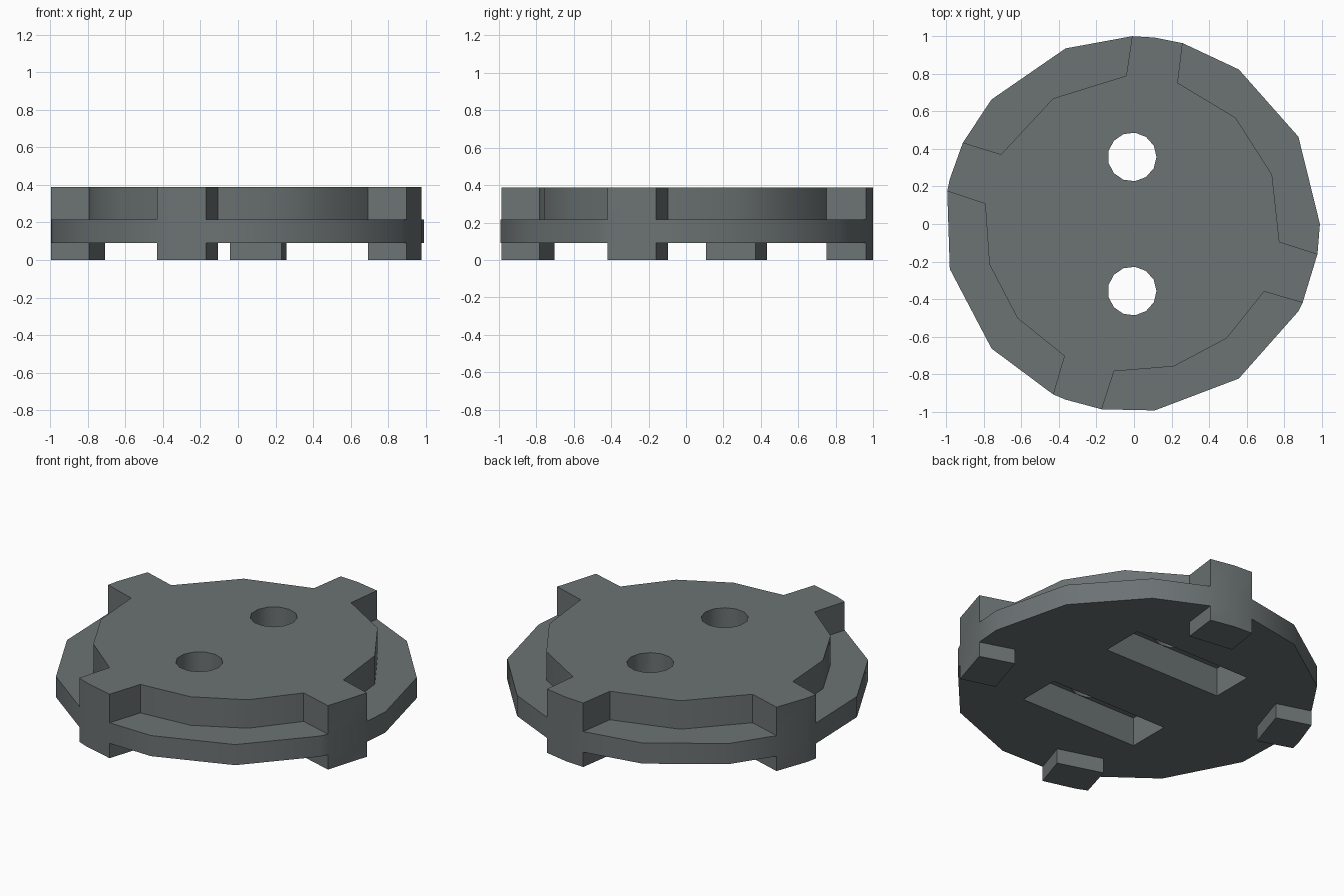
import bpy, bmesh, math

if "Cube" in bpy.data.objects:
    bpy.data.objects.remove(bpy.data.objects["Cube"])

CX = -0.01                      # centre of the round shapes
SIDES = 13
STEP = 360 / SIDES
TABS = [82.2, 162.1, 252.9, 343.0]   # tab directions in degrees
OUT, INN = 7.8, 10.1            # half angles of a tab at the rim and at the hub
R_OUT, R_HUB = 1.0, 0.79
Z_DISC, Z_STEP, Z_TOP = 0.09, 0.215, 0.388


def polar(r, deg):
    a = math.radians(deg)
    return (CX + r * math.cos(a), r * math.sin(a))


def prism(name, pts, z0, z1):
    """Extrude a flat outline between two heights."""
    bm = bmesh.new()
    face = bm.faces.new([bm.verts.new((x, y, z0)) for x, y in pts])
    ext = bmesh.ops.extrude_face_region(bm, geom=[face])
    top = [v for v in ext["geom"] if isinstance(v, bmesh.types.BMVert)]
    bmesh.ops.translate(bm, verts=top, vec=(0, 0, z1 - z0))
    bmesh.ops.recalc_face_normals(bm, faces=bm.faces[:])
    mesh = bpy.data.meshes.new(name)
    bm.to_mesh(mesh)
    bm.free()
    ob = bpy.data.objects.new(name, mesh)
    bpy.context.collection.objects.link(ob)
    return ob


def combine(target, other, operation):
    """Apply a boolean and discard the helper."""
    mod = target.modifiers.new("combine", "BOOLEAN")
    mod.operation, mod.solver, mod.object = operation, "EXACT", other
    bpy.context.view_layer.objects.active = target
    bpy.ops.object.modifier_apply(modifier=mod.name)
    bpy.data.objects.remove(other)


def rim(t):
    """Rim points of one tab, including a disc corner that falls inside it."""
    mid = [k * STEP for k in range(SIDES) if t - OUT < k * STEP < t + OUT]
    return [polar(R_OUT, a) for a in [t - OUT] + mid + [t + OUT]]


# Rim disc: 13 corners plus the tab corners
angles = [k * STEP for k in range(SIDES)]
angles += [t + s * OUT for t in TABS for s in (-1, 1)]
body = prism("lid_body", [polar(R_OUT, a) for a in sorted(angles)], Z_DISC, Z_STEP)

# Raised hub with four tabs reaching the rim
hub = []
for i, t in enumerate(TABS):
    hub += [polar(R_HUB, t - INN)] + rim(t) + [polar(R_HUB, t + INN)]
    start = t + INN
    end = TABS[(i + 1) % 4] + (360 if i == 3 else 0) - INN
    n = 2 if i == 0 else 3
    hub += [polar(R_HUB, start + (end - start) * k / n) for k in range(1, n)]
combine(body, prism("hub", hub, Z_STEP, Z_TOP), "UNION")

# Feet under the tabs
for t in TABS:
    pts = [polar(R_HUB, t - INN)] + rim(t) + [polar(R_HUB, t + INN)]
    combine(body, prism("foot", pts, 0, Z_DISC), "UNION")

# Round holes from above, opening into long slots from below
for y in (-0.357, 0.357):
    hole = [(x, y + dy) for x, dy in (polar(0.13, k * STEP) for k in range(SIDES))]
    slot = [(CX + sx * 0.395, y + sy * 0.13)
            for sx, sy in ((-1, -1), (1, -1), (1, 1), (-1, 1))]
    combine(body, prism("slot_cutter", slot, -0.1, 0.265), "DIFFERENCE")
    combine(body, prism("hole_cutter", hole, 0.2, 0.6), "DIFFERENCE")

# Colour and shading
grey = bpy.data.materials.new("dark_grey")
grey.diffuse_color = (0.15, 0.17, 0.173, 1)
grey.use_nodes = True
grey.node_tree.nodes["Principled BSDF"].inputs["Base Color"].default_value = grey.diffuse_color
body.data.materials.clear()
body.data.materials.append(grey)
for p in body.data.polygons:
    p.material_index = 0
body.select_set(True)
bpy.context.view_layer.objects.active = body
bpy.ops.object.shade_smooth_by_angle(angle=math.radians(35))
